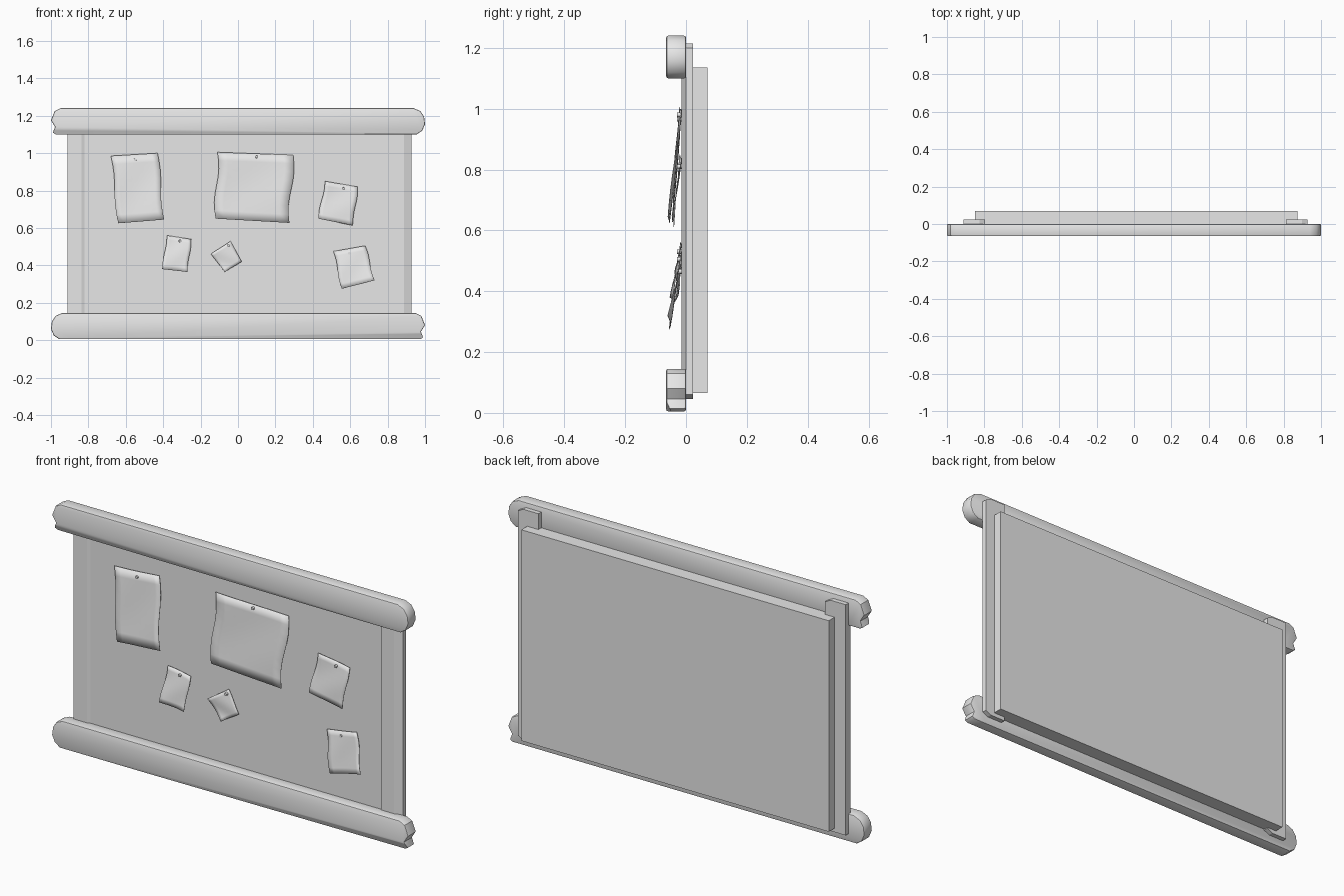
import bpy, bmesh, math
from mathutils import Vector

cube = bpy.data.objects.get("Cube")
if cube:
    bpy.data.objects.remove(cube, do_unlink=True)

grey = bpy.data.materials.new("plain grey")
grey.use_nodes = True
grey.diffuse_color = (0.8, 0.8, 0.8, 1)
grey.node_tree.nodes["Principled BSDF"].inputs["Base Color"].default_value = (0.8, 0.8, 0.8, 1)


def finish(name, bm, smooth=None):
    bmesh.ops.recalc_face_normals(bm, faces=bm.faces)
    mesh = bpy.data.meshes.new(name)
    bm.to_mesh(mesh)
    bm.free()
    mesh.materials.append(grey)
    obj = bpy.data.objects.new(name, mesh)
    bpy.context.collection.objects.link(obj)
    if smooth:
        bpy.ops.object.select_all(action='DESELECT')
        obj.select_set(True)
        bpy.context.view_layer.objects.active = obj
        bpy.ops.object.shade_smooth_by_angle(angle=math.radians(smooth))
    return obj


def slab(outline, y0, y1):
    """Extrude an (x, z) outline from y0 to y1."""
    bm = bmesh.new()
    face = bm.faces.new([bm.verts.new((x, y0, z)) for x, z in outline])
    ext = bmesh.ops.extrude_face_region(bm, geom=[face])["geom"]
    for v in ext:
        if isinstance(v, bmesh.types.BMVert):
            v.co.y = y1
    bmesh.ops.recalc_face_normals(bm, faces=bm.faces)
    return bm


# Main board
finish("board", slab([(-.85, .065), (.875, .065), (.875, 1.135), (-.85, 1.135)], -.009, .07))

# Side posts: a sloped front edge and clipped corners on the same side
for name, x in (("right_post", -.912), ("left_post", .812)):
    w = .115
    bm = slab([(x, .045), (x + w - .03, .045), (x + w, .06), (x + w, 1.2),
               (x + w - .03, 1.215), (x, 1.215)], -.015, .023)
    cut = bmesh.ops.bisect_plane(bm, geom=bm.verts[:] + bm.edges[:] + bm.faces[:],
                                 plane_co=(x + .075, -.015, 0),
                                 plane_no=(.015, -.04, 0), clear_outer=True)
    bmesh.ops.holes_fill(bm, edges=[e for e in bm.edges if e.is_boundary])
    finish(name, bm)

# Top and bottom rails: one rounded end, one notched end, a long chip on the front
RAIL = [(-.975, 0), (-.91, 0), (.955, 0), (.985, .02), (1, .055), (.995, .095),
        (.975, .125), (.94, .14), (-.95, .14), (-.98, .125), (-1, .075),
        (-.978, .04), (-.99, .01)]


def rail(name, turn):
    bm = slab(RAIL, -.065, 0)
    rim = [e for e in bm.edges if abs(e.verts[0].co.y - e.verts[1].co.y) < .001]
    bmesh.ops.bevel(bm, geom=rim, offset=.006, segments=2, profile=.5, affect='EDGES')
    a, b, c = Vector((-.95, -.065, .033)), Vector((.92, -.065, .006)), Vector((-.95, -.05, 0))
    normal = (b - a).cross(c - a)
    if normal.z > 0:
        normal.negate()
    bmesh.ops.bisect_plane(bm, geom=bm.verts[:] + bm.edges[:] + bm.faces[:],
                           plane_co=a, plane_no=normal, clear_outer=True)
    bmesh.ops.holes_fill(bm, edges=[e for e in bm.edges if e.is_boundary])
    for v in bm.verts:
        if turn:
            v.co.x *= -1
            v.co.z += .005
        else:
            v.co.z += 1.1
    finish(name, bm, 35)


rail("top_rail", False)
rail("bottom_rail", True)

# Pinned notes: corners clockwise from upper left, pin position, lift at the foot
NOTES = [
    ((-.68, .985), (-.43, 1.0), (-.395, .645), (-.64, .625), (-.55, .965), .036),
    ((-.11, 1.005), (.295, .99), (.275, .627), (-.12, .65), (.1, .98), .024),
    ((.465, .85), (.64, .82), (.615, .613), (.43, .65), (.565, .81), .022),
    ((-.38, .56), (-.25, .54), (-.27, .365), (-.405, .38), (-.31, .53), .028),
    ((-.04, .53), (.02, .42), (-.07, .365), (-.145, .46), (-.05, .505), .014),
    ((.51, .475), (.68, .505), (.73, .32), (.555, .275), (.595, .465), .035),
]
N = 8
for i, (tl, tr, br, bl, pin, lift) in enumerate(NOTES):
    tl, tr, br, bl = map(Vector, (tl, tr, br, bl))
    bm = bmesh.new()
    grid = []
    for r in range(N + 1):
        t = r / N
        row = []
        for c in range(N + 1):
            s = c / N
            p = tl.lerp(tr, s).lerp(bl.lerp(br, s), t)
            # gentle curl and ripple, with slightly wavy side edges
            y = -.019 - lift * t - .003 * math.sin(5 * t + 4 * s + i) - .004 * (2 * s - 1) ** 2 * t
            x = p.x + .006 * math.sin(2 * math.pi * t) * (tr.x - tl.x) / .25
            row.append(bm.verts.new((x, y, p.y)))
        grid.append(row)
    for r in range(N):
        for c in range(N):
            bm.faces.new((grid[r][c], grid[r + 1][c], grid[r + 1][c + 1], grid[r][c + 1]))
    note = finish(f"note_{i + 1}", bm, 40)
    thick = note.modifiers.new("paper_thickness", 'SOLIDIFY')
    thick.thickness = .002

    # Pin through the note
    bm = bmesh.new()
    bmesh.ops.create_cone(bm, cap_ends=True, segments=10, radius1=.008, radius2=.007, depth=.018)
    for v in bm.verts:
        v.co = Vector((v.co.x + pin[0], -v.co.z - .021, v.co.y + pin[1]))
    finish(f"pin_{i + 1}", bm, 40)
